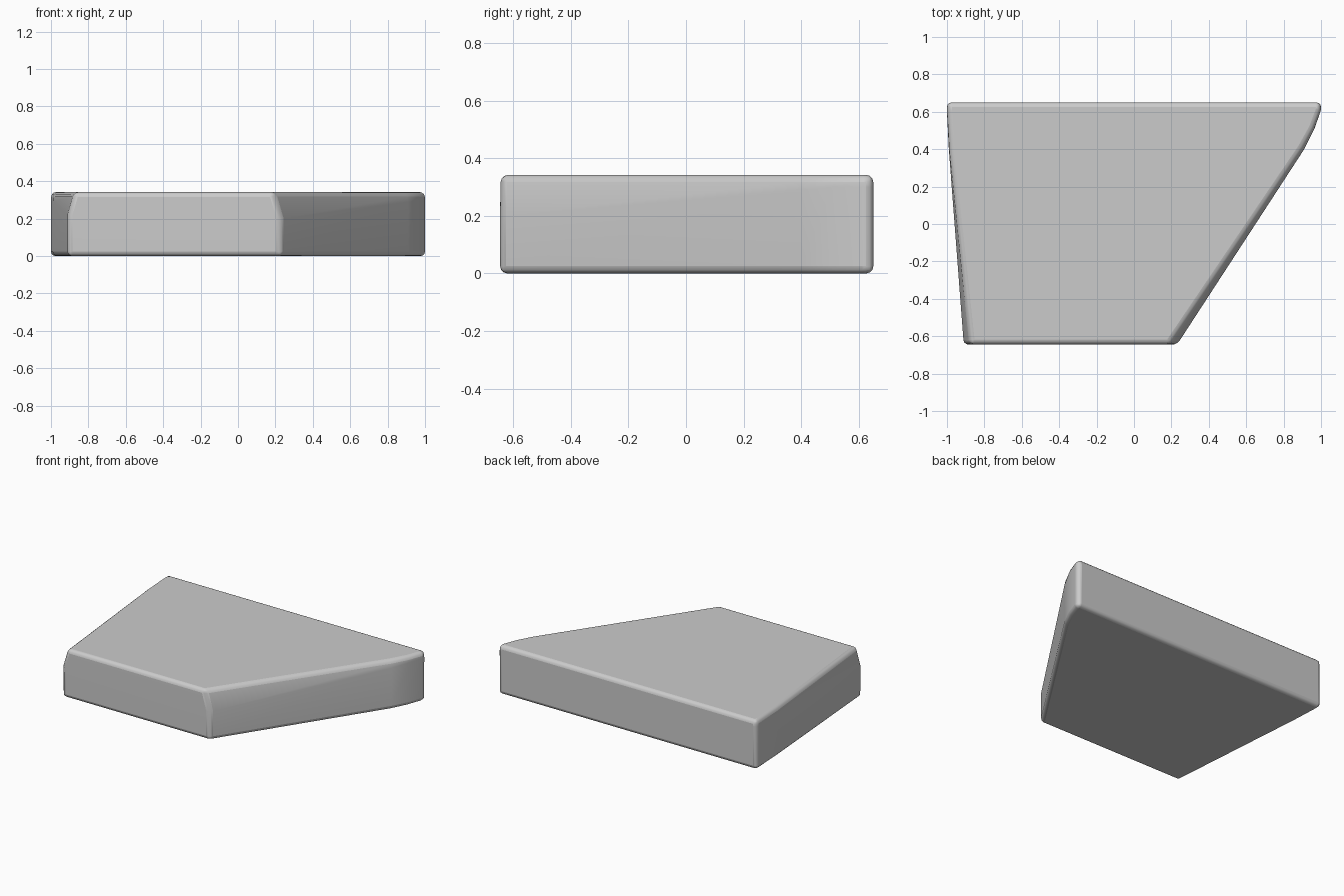
import bpy, bmesh

if "Cube" in bpy.data.objects:
    bpy.data.objects.remove(bpy.data.objects["Cube"])

# Outline stations, counter-clockwise: x, y, height where the chamfer starts, top x, top y
STATIONS = [
    (-0.91, -0.645, 0.22, -0.875, -0.643),
    (0.23, -0.645, 0.20, 0.19, -0.643),
    (0.91, 0.40, 0.29, 0.90, 0.405),
    (0.965, 0.51, 0.30, 0.96, 0.513),
    (1.0, 0.61, 0.30, 0.997, 0.61),
    (1.0, 0.65, 0.30, 0.997, 0.65),
    (-1.0, 0.65, 0.30, -0.998, 0.65),
    (-1.0, 0.60, 0.30, -0.998, 0.60),
    (-0.99, 0.40, 0.29, -0.985, 0.40),
]
HEIGHT = 0.342

# Slab body: bottom, chamfer and top rings
bm = bmesh.new()
rings = [
    [bm.verts.new((x, y, 0)) for x, y, z, tx, ty in STATIONS],
    [bm.verts.new((x, y, z)) for x, y, z, tx, ty in STATIONS],
    [bm.verts.new((tx, ty, HEIGHT)) for x, y, z, tx, ty in STATIONS],
]
n = len(STATIONS)
for lower, upper in zip(rings, rings[1:]):
    for i in range(n):
        j = (i + 1) % n
        bm.faces.new((lower[i], lower[j], upper[j], upper[i]))
bm.faces.new(rings[0][::-1])
bm.faces.new(rings[-1])
bmesh.ops.recalc_face_normals(bm, faces=bm.faces)
mesh = bpy.data.meshes.new("slab")
bm.to_mesh(mesh)
bm.free()
slab = bpy.data.objects.new("slab", mesh)
bpy.context.collection.objects.link(slab)

# Softly rounded edges
bevel = slab.modifiers.new("rounded_edges", 'BEVEL')
bevel.width = 0.025
bevel.segments = 3
bevel.limit_method = 'ANGLE'
bevel.angle_limit = 0.6

bpy.context.view_layer.objects.active = slab
slab.select_set(True)
bpy.ops.object.shade_smooth_by_angle(angle=0.6)
weighted = slab.modifiers.new("weighted_normals", 'WEIGHTED_NORMAL')
weighted.keep_sharp = True
